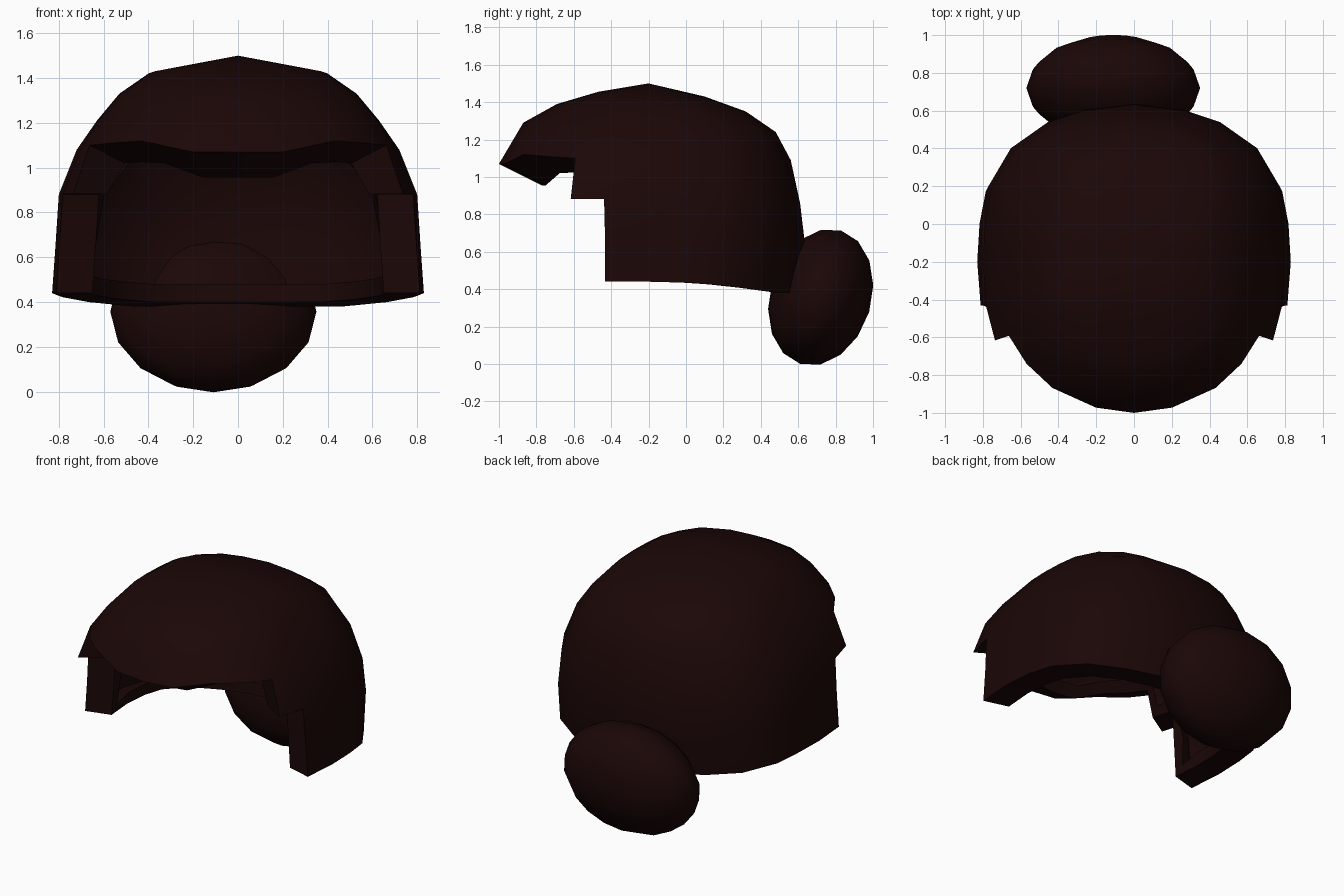
import bpy, bmesh, math
from mathutils import Vector

if "Cube" in bpy.data.objects:
    bpy.data.objects.remove(bpy.data.objects["Cube"])

mat = bpy.data.materials.new("dark_brown")
mat.diffuse_color = (0.011, 0.002, 0.002, 1)
mat.use_nodes = True
mat.node_tree.nodes["Principled BSDF"].inputs["Base Color"].default_value = mat.diffuse_color

# Plan outline of the right half, front to back: (sideways factor, forward factor)
COLS = [(0, 1), (.28, .965), (.6, .835), (.79, .675), (.92, .49), (.978, .28), (1, 0),
        (.985, -.26), (.945, -.48), (.80, -.72), (.56, -.885), (.33, -.96), (0, -1)]
# Rings from crown to rim: (radius, height) at the side, front and back
OUTER = [((.40, 1.42), (.27, 1.455), (.30, 1.43)),
         ((.53, 1.33), (.49, 1.39), (.52, 1.35)),
         ((.63, 1.21), (.67, 1.29), (.68, 1.24)),
         ((.72, 1.08), (.80, 1.07), (.76, 1.09)),
         ((.80, .88), (.85, .89), (.81, .86)),
         ((.815, .65), (.83, .65), (.835, .65)),
         ((.83, .44), (.83, .44), (.78, .38))]
# Inner edge of the turned-in rim, matching the last four rings
INNER = [((.55, 1.02), (.57, .955), (.59, 1.00)),
         ((.635, .88), (.66, .89), (.64, .84)),
         ((.65, .65), (.66, .65), (.66, .65)),
         ((.665, .44), (.67, .44), (.62, .40))]
# Wavy heights along the fringe edge
FRINGE_OUT = [1.07, 1.07, 1.12, 1.11, 1.10]
FRINGE_IN = [.955, .955, 1.02, 1.025, 1.02]
N = 24


def half(i):
    i %= N
    return min(i, N - i)


def last_ring(i):
    c = min(half(i), half(i + 1))
    return 3 if c < 4 else 4 if c == 4 else 6


def point(i, k, rings, first, fringe):
    h = half(i)
    sx, cy = COLS[h]
    side, front, back = rings[k - first]
    end = front if cy > 0 else back
    z = side[1] + (end[1] - side[1]) * min(1, 1.3 * cy * cy)
    if k == 3 and h < 5:
        z = fringe[h]
    x = side[0] * sx * (1 if i <= N // 2 else -1)
    return Vector((x, -.2 - end[0] * cy, z))


# Hair cap: outer dome
bm = bmesh.new()
top = bm.verts.new((0, -.2, 1.5))
grid = {(i, k): bm.verts.new(point(i, k, OUTER, 0, FRINGE_OUT))
        for i in range(N) for k in range(7)}
for i in range(N):
    j = (i + 1) % N
    bm.faces.new((top, grid[i, 0], grid[j, 0]))
    for k in range(last_ring(i)):
        bm.faces.new((grid[i, k], grid[i, k + 1], grid[j, k + 1], grid[j, k]))

# Rim turned inward along the stepped edge, then a short lip inside
rim = [e for e in bm.edges if e.is_boundary]
inner, lip = {}, {}
for (i, k), v in grid.items():
    if v.link_faces and any(e.is_boundary for e in v.link_edges):
        p = point(i, k, INNER, 3, FRINGE_IN)
        d = sum((f.calc_center_median() - v.co for f in v.link_faces), Vector())
        d -= v.normal * d.dot(v.normal)
        inner[v] = (p, p + d.normalized() * .08)
verts = {v: [bm.verts.new(p) for p in pts] for v, pts in inner.items()}
for e in rim:
    a, b = e.verts
    bm.faces.new((a, b, verts[b][0], verts[a][0]))
    bm.faces.new((verts[a][0], verts[b][0], verts[b][1], verts[a][1]))
bmesh.ops.delete(bm, geom=[v for v in bm.verts if not v.link_faces], context='VERTS')
bmesh.ops.recalc_face_normals(bm, faces=bm.faces)
mesh = bpy.data.meshes.new("hair_cap")
bm.to_mesh(mesh)
bm.free()
cap = bpy.data.objects.new("hair_cap", mesh)
bpy.context.collection.objects.link(cap)

# Hair bun: flattened, tilted ball low on the back
bpy.ops.mesh.primitive_uv_sphere_add(segments=16, ring_count=8, radius=1,
                                     location=(-.11, .72, .357),
                                     rotation=(math.radians(90 - 17), 0, 0))
bun = bpy.context.object
bun.name = "hair_bun"
bun.scale = (.46, .373, .271)

for ob in (cap, bun):
    ob.data.materials.append(mat)
    bpy.ops.object.select_all(action='DESELECT')
    ob.select_set(True)
    bpy.context.view_layer.objects.active = ob
    bpy.ops.object.shade_smooth_by_angle(angle=math.radians(40))
